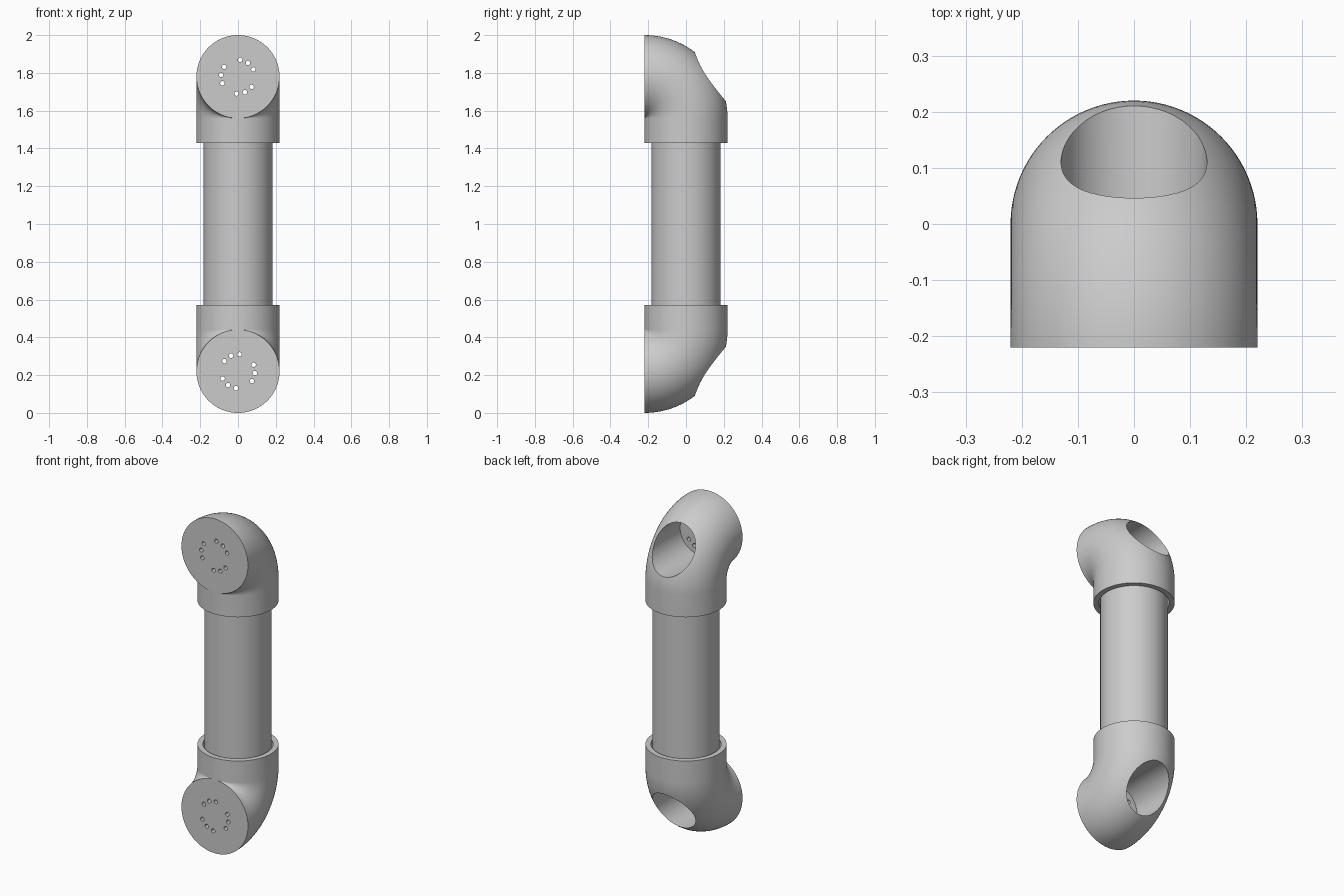
import bpy, bmesh
from math import sin, cos, pi, radians
from mathutils import Matrix, Vector

cube = bpy.data.objects.get("Cube")
if cube:
    bpy.data.objects.remove(cube, do_unlink=True)

R = 0.22          # fitting radius, also the bend radius
PIPE_R = 0.183
SOCKET_R = 0.19
BORE_R = 0.13
SEGS = 96
MID = Vector((0, 0, 1))
RIM_Z, BEND_Z, FACE_Z = 0.43, 0.56, 0.78   # heights above the middle

grey = bpy.data.materials.new("Grey")
grey.use_nodes = True
grey.diffuse_color = (0.6, 0.6, 0.6, 1)
grey.node_tree.nodes["Principled BSDF"].inputs["Base Color"].default_value = (0.6, 0.6, 0.6, 1)


def make_object(name, bm):
    bmesh.ops.recalc_face_normals(bm, faces=bm.faces)
    mesh = bpy.data.meshes.new(name)
    bm.to_mesh(mesh)
    bm.free()
    mesh.materials.append(grey)
    obj = bpy.data.objects.new(name, mesh)
    obj.location = MID
    bpy.context.collection.objects.link(obj)
    return obj


def add_cylinder(bm, radius, start, end, segs=SEGS):
    start, end = Vector(start), Vector(end)
    axis = end - start
    turn = axis.to_track_quat('Z', 'Y').to_matrix().to_4x4()
    bmesh.ops.create_cone(bm, cap_ends=True, segments=segs, radius1=radius, radius2=radius,
                          depth=axis.length, matrix=Matrix.Translation((start + end) / 2) @ turn)


def smooth(mesh):
    mesh.polygons.foreach_set("use_smooth", [True] * len(mesh.polygons))
    mesh.set_sharp_from_angle(angle=radians(30))


# Elbow: straight collar swept through a tight quarter bend to the front face
bm = bmesh.new()
rings = []
steps = 32
for i in range(-1, steps + 1):
    bend = max(i, 0) / steps * pi / 2
    ring = []
    for k in range(SEGS):
        a = 2 * pi * k / SEGS
        reach = R + R * sin(a)
        z = RIM_Z if i < 0 else BEND_Z + reach * sin(bend)
        ring.append(bm.verts.new((R * cos(a), -R + reach * cos(bend), z)))
    rings.append(ring)
for lower, upper in zip(rings, rings[1:]):
    for k in range(SEGS):
        n = (k + 1) % SEGS
        bm.faces.new((lower[k], lower[n], upper[n], upper[k]))
bm.faces.new(rings[0])
bm.faces.new(rings[-1])
bmesh.ops.remove_doubles(bm, verts=bm.verts, dist=1e-5)
upper_elbow = make_object("upper_elbow", bm)

# Cutters: pipe socket with rear bore, then three groups of three small holes
bm = bmesh.new()
add_cylinder(bm, SOCKET_R, (0, 0, RIM_Z - 0.1), (0, 0, RIM_Z + 0.12))
add_cylinder(bm, BORE_R, (0, -0.13, FACE_Z), (0, 0.4, FACE_Z))
bore_cutter = make_object("bore_cutter", bm)

bm = bmesh.new()
for group in (54, 174, 294):
    for offset in (-29, 0, 29):
        a = radians(group + offset)
        x, z = 0.09 * cos(a), FACE_Z + 0.09 * sin(a)
        add_cylinder(bm, 0.012, (x, -0.3, z), (x, -0.08, z), 16)
hole_cutter = make_object("hole_cutter", bm)

for cutter in (bore_cutter, hole_cutter):
    cutter.hide_render = True
    mod = upper_elbow.modifiers.new(cutter.name, 'BOOLEAN')
    mod.operation = 'DIFFERENCE'
    mod.solver = 'EXACT'
    mod.object = cutter

# Bake the cuts so both elbows share one mesh
bpy.context.view_layer.update()
graph = bpy.context.evaluated_depsgraph_get()
elbow_mesh = bpy.data.meshes.new_from_object(upper_elbow.evaluated_get(graph))
upper_elbow.modifiers.clear()
upper_elbow.data = elbow_mesh
for cutter in (bore_cutter, hole_cutter):
    bpy.data.objects.remove(cutter, do_unlink=True)
smooth(elbow_mesh)

# Lower elbow: the same part turned half way round the front axis
lower_elbow = bpy.data.objects.new("lower_elbow", elbow_mesh)
lower_elbow.location = MID
lower_elbow.rotation_euler = (0, pi, 0)
bpy.context.collection.objects.link(lower_elbow)

# Straight pipe seated in both sockets
bm = bmesh.new()
add_cylinder(bm, PIPE_R, (0, 0, -RIM_Z - 0.12), (0, 0, RIM_Z + 0.12))
pipe = make_object("pipe", bm)
smooth(pipe.data)
